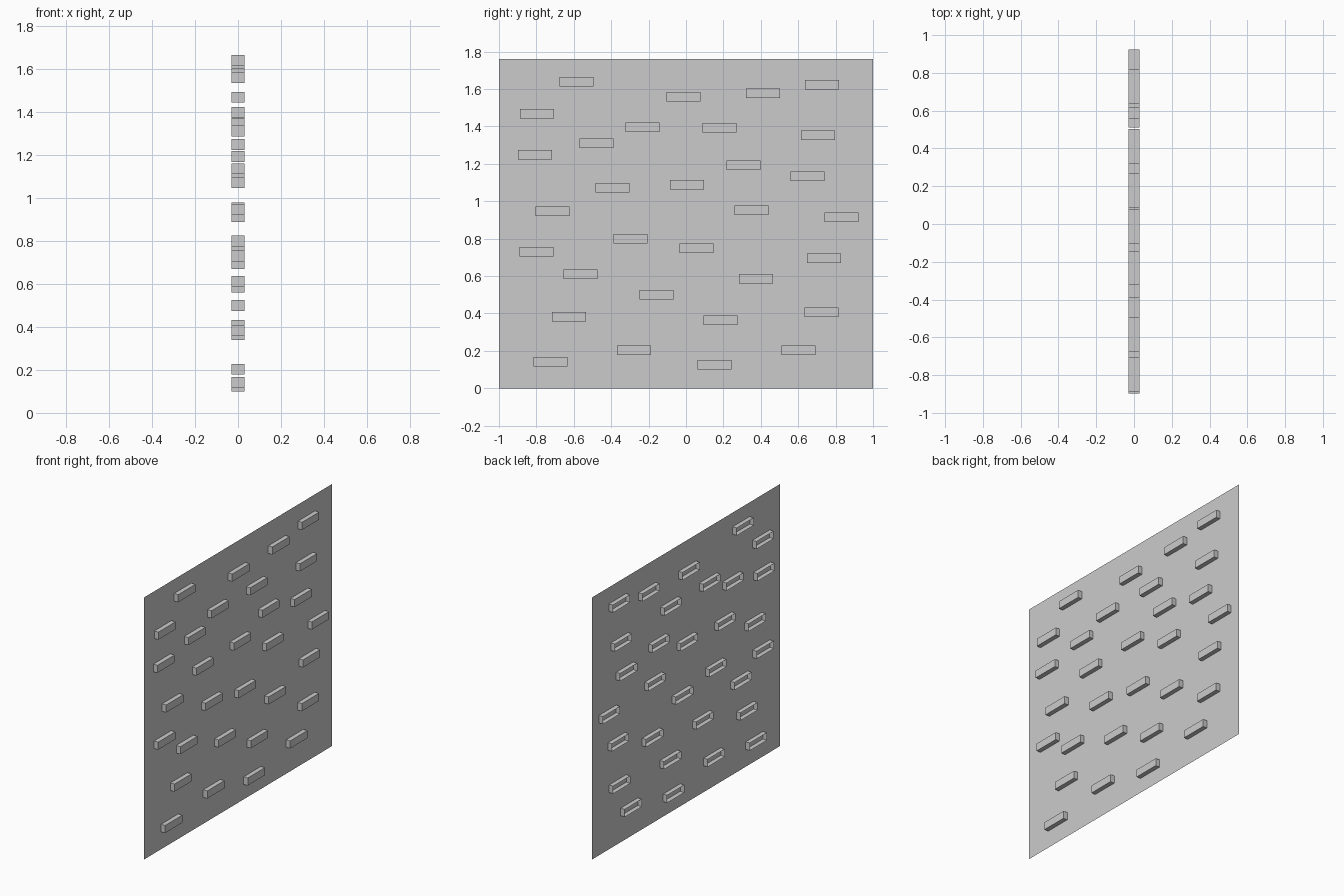
import bpy, bmesh

if "Cube" in bpy.data.objects:
    bpy.data.objects.remove(bpy.data.objects["Cube"])

# Brick centres on the wall (y, z)
BRICKS = [
    (-0.586, 1.639), (-0.797, 1.468), (-0.013, 1.559), (0.412, 1.578), (0.727, 1.623),
    (-0.233, 1.396), (0.179, 1.393), (0.706, 1.353), (-0.479, 1.310), (-0.807, 1.249),
    (0.307, 1.193), (0.650, 1.134), (-0.393, 1.072), (0.005, 1.088), (-0.714, 0.947),
    (0.350, 0.952), (0.832, 0.914), (-0.297, 0.799), (-0.799, 0.730), (0.056, 0.749),
    (0.738, 0.695), (-0.564, 0.610), (0.374, 0.586), (-0.158, 0.500), (-0.626, 0.382),
    (0.184, 0.364), (0.725, 0.406), (-0.725, 0.142), (-0.278, 0.203), (0.152, 0.126),
    (0.602, 0.203),
]
DEPTH, WIDTH, HEIGHT = 0.06, 0.182, 0.051
WALL_HEIGHT = 1.76


def add_object(name, bm, location):
    mesh = bpy.data.meshes.new(name)
    bm.to_mesh(mesh)
    bm.free()
    obj = bpy.data.objects.new(name, mesh)
    obj.location = location
    bpy.context.collection.objects.link(obj)
    return obj


# Flat wall sheet facing +x
bm = bmesh.new()
h = WALL_HEIGHT / 2
bm.faces.new([bm.verts.new((0, y, z)) for y, z in ((-1, -h), (1, -h), (1, h), (-1, h))])
add_object("wall", bm, (0, 0, h))

# Raised bricks pushed through the wall, open at the back
bm = bmesh.new()
bmesh.ops.create_cube(bm, size=1)
bmesh.ops.scale(bm, vec=(DEPTH, WIDTH, HEIGHT), verts=bm.verts)
bm.normal_update()
back = [f for f in bm.faces if f.normal.x < -0.9]
bmesh.ops.delete(bm, geom=back, context='FACES_ONLY')
first = add_object("brick", bm, (0, *BRICKS[0]))
for y, z in BRICKS[1:]:
    brick = bpy.data.objects.new("brick", first.data)
    brick.location = (0, y, z)
    bpy.context.collection.objects.link(brick)
